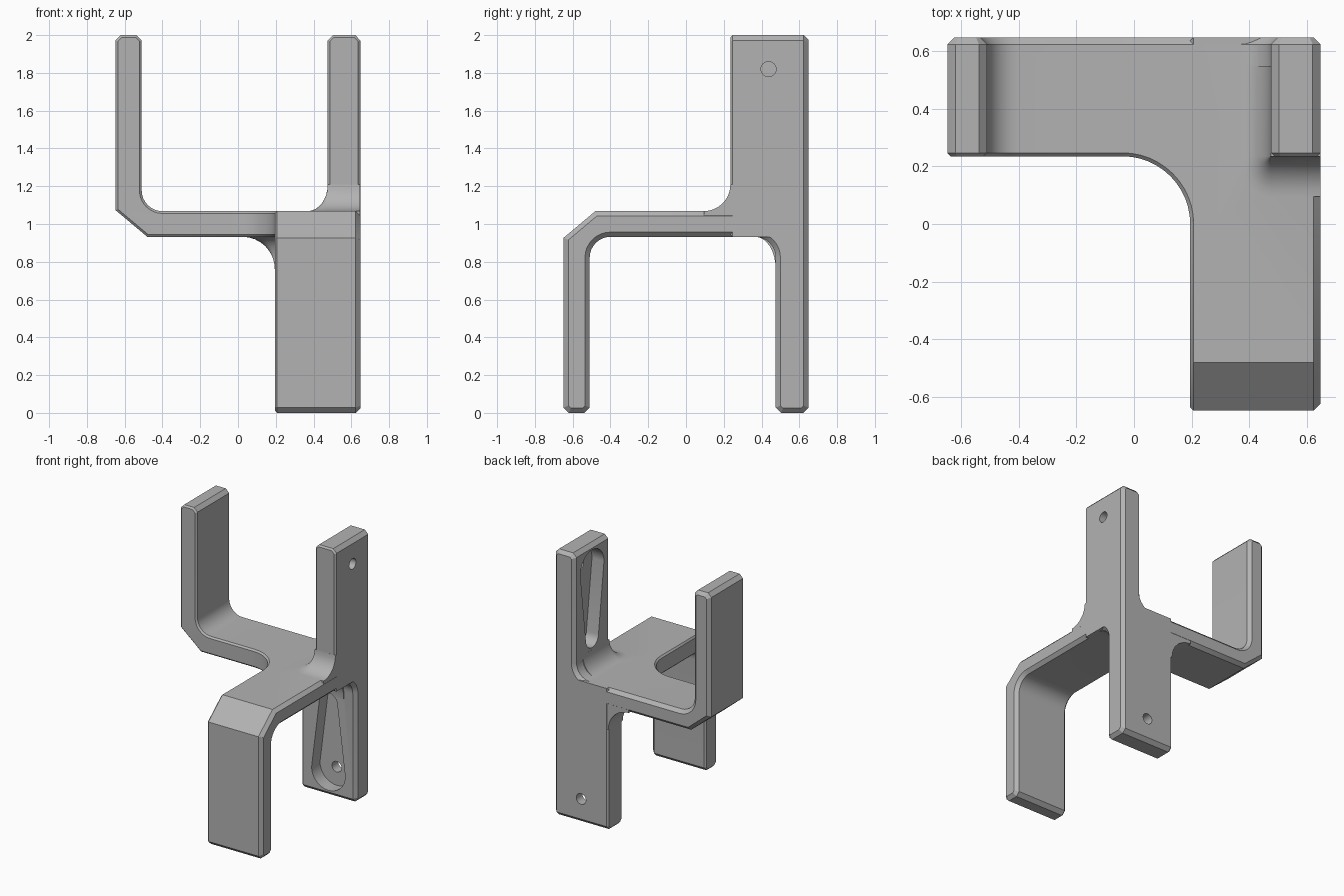
import bpy, bmesh
from math import sin, cos, pi
from mathutils import Vector

cube = bpy.data.objects.get("Cube")
if cube:
    bpy.data.objects.remove(cube)

grey = bpy.data.materials.new("plain_grey")
grey.use_nodes = True
colour = (0.45, 0.45, 0.45, 1)
grey.diffuse_color = colour
grey.node_tree.nodes["Principled BSDF"].inputs["Base Color"].default_value = colour

OUT, IN, WALL, HALF = 0.648, 0.475, -0.51, 0.068   # outer face, thick wall, thin wall, half plate


# Local frame: a across the U, b along its width, c up from the plate.
def upward(a, b, c):
    return Vector((a, b, 1 + c))


def downward(a, b, c):
    return Vector((b, a, 1 - c))


def arc(cx, cy, rx, ry, start, end, n=8):
    steps = [start + (end - start) * i / n for i in range(n + 1)]
    return [(cx + rx * cos(t * pi / 180), cy + ry * sin(t * pi / 180)) for t in steps]


def finish(name, bm):
    bmesh.ops.recalc_face_normals(bm, faces=bm.faces)
    mesh = bpy.data.meshes.new(name)
    bm.to_mesh(mesh)
    bm.free()
    mesh.materials.append(grey)
    ob = bpy.data.objects.new(name, mesh)
    bpy.context.collection.objects.link(ob)
    return ob


def loft(name, loops, bevels=(0, 0)):
    """Skin a stack of equal outlines, chamfering the first and last rims."""
    bm = bmesh.new()
    rings = [[bm.verts.new(p) for p in loop] for loop in loops]
    n = len(rings[0])
    for low, high in zip(rings, rings[1:]):
        for i in range(n):
            j = (i + 1) % n
            bm.faces.new((low[i], low[j], high[j], high[i]))
    caps = [bm.faces.new(rings[0]), bm.faces.new(rings[-1])]
    bmesh.ops.recalc_face_normals(bm, faces=bm.faces)
    rims = [list(f.edges) for f in caps]
    for rim, width in zip(rims, bevels):
        if width:
            bmesh.ops.bevel(bm, geom=rim, offset=width, segments=1,
                            affect='EDGES', clamp_overlap=False)
    return finish(name, bm)


def combine(target, other, operation):
    mod = target.modifiers.new(operation.title(), 'BOOLEAN')
    mod.operation, mod.solver, mod.object = operation, 'EXACT', other
    bpy.context.view_layer.objects.active = target
    bpy.ops.object.modifier_apply(modifier=mod.name)
    bpy.data.objects.remove(other)


def u_bracket(name, place, edge, r):
    """Thin wall, plate and thick wall as one profile across the width."""
    e = 0.028
    profile = [(-OUT, HALF + 0.005), (-OUT, 1 - e), (-OUT + e, 1), (WALL - e, 1), (WALL, 1 - e)]
    profile += arc(WALL + r, HALF + r, r, r, 180, 270)
    profile += arc(IN - r, HALF + r, r, r, 270, 360)
    profile += [(IN, 1 - e), (IN + e, 1), (OUT - e, 1), (OUT, 1 - e), (OUT, -HALF), (WALL + 0.03, -HALF)]
    return loft(name, [[place(a, b, c) for a, c in profile] for b in (edge, OUT)], (0.012, 0.025))


def wall_flare(name, place, edge, ra, rb):
    """Concave foot that wraps the free corner of the thick wall."""
    loops = []
    for k in range(9):
        t = k / 8 * pi / 2
        da, db = ra * (1.002 - sin(t)), rb * (1.002 - sin(t))
        corner = arc(IN, edge, da, db, 180, 270, 6)
        outline = [(IN - da, OUT - 0.1)] + corner + [(OUT - 0.001, edge - db), (OUT - 0.001, OUT - 0.1)]
        loops.append([place(a, b, HALF + rb * (1 - cos(t))) for a, b in outline])
    loops.insert(0, [Vector(p) + place(0, 0, -0.05) - place(0, 0, 0) for p in loops[0]])
    return loft(name, loops)


def slot_and_hole(place, mid):
    """Tapered pocket on the inner face with a screw hole to the outside."""
    slot = arc(mid, 0.82, 0.14, 0.14, 0, 180, 16) + arc(mid, 0.30, 0.075, 0.075, 180, 360, 16)
    hole = arc(mid, 0.82, 0.04, 0.04, 0, 345, 23)
    return [loft("slot_cutter", [[place(a, b, c) for b, c in slot] for a in (0.40, 0.575)]),
            loft("hole_cutter", [[place(a, b, c) for b, c in hole] for a in (0.55, 0.70)])]


# Upward U and downward U cross at the thick corner
bracket = u_bracket("bracket", upward, 0.235, 0.11)
combine(bracket, u_bracket("lower_bracket", downward, 0.195, 0.11), 'UNION')

# Rounded inner corner of the plate
web = arc(-0.04, 0.0, 0.235, 0.235, 90, 0, 12) + [(0.3, 0.0), (0.3, 0.33), (-0.04, 0.33)]
combine(bracket, loft("corner_web", [[upward(a, b, c) for a, b in web]
                                     for c in (-HALF, HALF)], (0.012, 0.012)), 'UNION')

# Flared feet where the thick walls meet the plate
combine(bracket, wall_flare("upper_flare", upward, 0.235, 0.107, 0.14), 'UNION')
combine(bracket, wall_flare("lower_flare", downward, 0.195, 0.107, 0.17), 'UNION')

# Mounting slots and screw holes
for cutter in slot_and_hole(upward, 0.437) + slot_and_hole(downward, 0.42):
    combine(bracket, cutter, 'DIFFERENCE')

bpy.ops.object.select_all(action='DESELECT')
bracket.select_set(True)
bpy.context.view_layer.objects.active = bracket
bpy.ops.object.shade_smooth_by_angle(angle=pi / 6)
